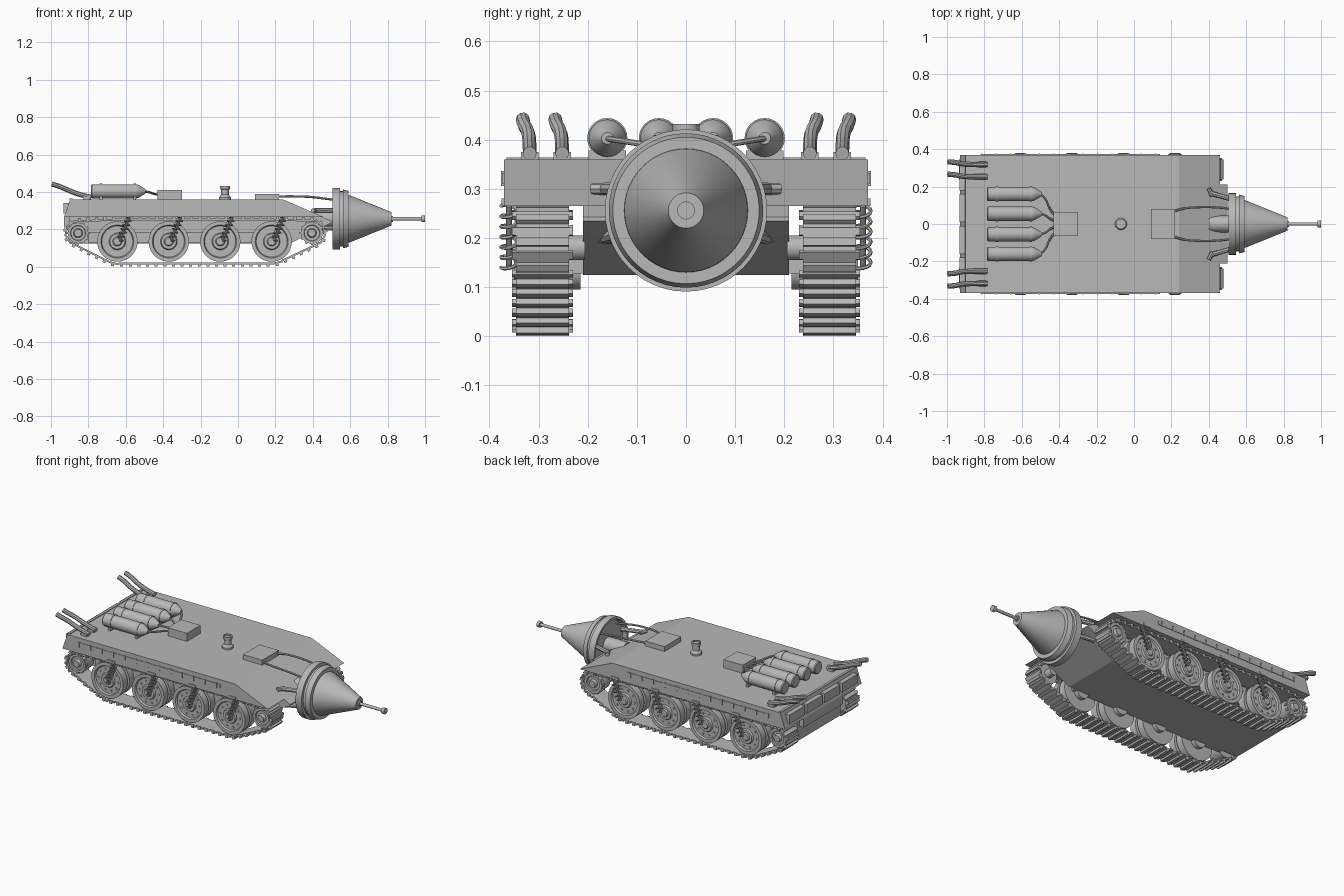
import bpy, bmesh, math
from mathutils import Vector, Matrix, geometry

if "Cube" in bpy.data.objects:
    bpy.data.objects.remove(bpy.data.objects["Cube"])

grey = bpy.data.materials.new("steel_grey")
grey.diffuse_color = (0.48, 0.48, 0.48, 1)
grey.use_nodes = True
grey.node_tree.nodes["Principled BSDF"].inputs["Base Color"].default_value = grey.diffuse_color


def finish(bm, name, smooth=False):
    bmesh.ops.recalc_face_normals(bm, faces=bm.faces)
    me = bpy.data.meshes.new(name)
    bm.to_mesh(me)
    bm.free()
    me.materials.append(grey)
    ob = bpy.data.objects.new(name, me)
    bpy.context.collection.objects.link(ob)
    if smooth:
        shade(ob)
    return ob


def shade(ob):
    bpy.ops.object.select_all(action='DESELECT')
    ob.select_set(True)
    bpy.context.view_layer.objects.active = ob
    bpy.ops.object.shade_smooth_by_angle(angle=math.radians(35))


def add_box(bm, lo, hi):
    lo, hi = Vector(lo), Vector(hi)
    bmesh.ops.create_cube(bm, size=1, matrix=Matrix.Translation((lo + hi) / 2)
                          @ Matrix.Diagonal((*(hi - lo), 1)))


def box(name, lo, hi):
    bm = bmesh.new()
    add_box(bm, lo, hi)
    return finish(bm, name)


def prism(name, profile, half):
    """Side profile (x, z) extruded across the width."""
    bm = bmesh.new()
    f = bm.faces.new([bm.verts.new((x, -half, z)) for x, z in profile])
    g = bmesh.ops.extrude_face_region(bm, geom=[f])["geom"]
    bmesh.ops.translate(bm, vec=(0, 2 * half, 0),
                        verts=[v for v in g if isinstance(v, bmesh.types.BMVert)])
    return finish(bm, name)


def lathe(name, profile, origin, axis, n=32):
    """Closed solid of revolution; profile holds (distance along axis, radius)."""
    bm = bmesh.new()
    m = Matrix.Translation(origin) @ Vector(axis).to_track_quat('Z', 'Y').to_matrix().to_4x4()
    rings = [[bm.verts.new(m @ Vector((r * math.cos(2 * math.pi * i / n),
                                       r * math.sin(2 * math.pi * i / n), h)))
              for i in range(n)] for h, r in profile]
    for a, b in zip(rings, rings[1:]):
        for i in range(n):
            j = (i + 1) % n
            bm.faces.new((a[i], a[j], b[j], b[i]))
    bm.faces.new(rings[0])
    bm.faces.new(rings[-1])
    return finish(bm, name, True)


def tube(name, pts, r, res=3, kind='POLY'):
    cu = bpy.data.curves.new(name, 'CURVE')
    cu.dimensions = '3D'
    cu.bevel_depth, cu.bevel_resolution, cu.use_fill_caps = r, res, True
    sp = cu.splines.new(kind)
    sp.points.add(len(pts) - 1)
    for p, co in zip(sp.points, pts):
        p.co = (*co, 1)
    if kind == 'NURBS':
        sp.use_endpoint_u, sp.order_u, sp.resolution_u = True, 3, 6
    cu.materials.append(grey)
    ob = bpy.data.objects.new(name, cu)
    bpy.context.collection.objects.link(ob)
    bpy.ops.object.select_all(action='DESELECT')
    ob.select_set(True)
    bpy.context.view_layer.objects.active = ob
    bpy.ops.object.convert(target='MESH')
    shade(bpy.context.view_layer.objects.active)


# Hull
prism("upper_hull", [(-0.93, 0.265), (0.46, 0.265), (0.24, 0.36), (-0.897, 0.36)], 0.37)
prism("lower_hull", [(-0.90, 0.125), (0.28, 0.125), (0.50, 0.235), (0.50, 0.243),
                     (0.45, 0.267), (-0.90, 0.267)], 0.21)
box("axle_beam", (-0.80, -0.238, 0.128), (0.24, 0.238, 0.185))

# Rear panels
for i in range(4):
    y = -0.33 + i * 0.17
    box("rear_panel", (-0.932, y, 0.285), (-0.90, y + 0.15, 0.34))
box("rear_hatch", (-0.93, -0.19, 0.21), (-0.895, 0.19, 0.265))
box("rear_deck_strip", (-0.90, -0.365, 0.355), (-0.885, 0.365, 0.364))

# Drill head
DZ = 0.256
lathe("drill_collar", [(0.53, 0.06), (0.53, 0.145), (0.505, 0.15), (0.505, 0.165),
                       (0.545, 0.165), (0.545, 0.148), (0.565, 0.148), (0.562, 0.157),
                       (0.592, 0.149), (0.592, 0.125)], (0, 0, DZ), (1, 0, 0), 48)
lathe("drill_cone", [(0.58, 0.127), (0.60, 0.125), (0.815, 0.038), (0.822, 0.036),
                     (0.822, 0.016), (0.83, 0.016), (0.83, 0.009), (0.982, 0.009),
                     (0.982, 0.018), (1.0, 0.018)], (0, 0, DZ), (1, 0, 0), 48)
lathe("drill_shaft", [(0.40, 0.045), (0.54, 0.045)], (0, 0, DZ), (1, 0, 0), 24)

# Top boxes and vent
box("front_box", (0.09, -0.08, 0.355), (0.22, 0.08, 0.39))
box("rear_box", (-0.43, -0.065, 0.355), (-0.30, 0.065, 0.41))
lathe("vent", [(0.355, 0.032), (0.37, 0.032), (0.385, 0.021), (0.412, 0.021),
               (0.416, 0.027), (0.432, 0.027), (0.432, 0.02), (0.425, 0.02)],
      (-0.07, 0, 0), (0, 0, 1), 20)

# Gas bottles with straps, saddles and hoses
for y in (-0.16, -0.055, 0.055, 0.16):
    lathe("bottle", [(-0.785, 0.034), (-0.78, 0.038), (-0.545, 0.038), (-0.53, 0.034),
                     (-0.505, 0.018), (-0.495, 0.012)], (0, y, 0.403), (1, 0, 0), 24)
    for x in (-0.74, -0.56):
        lathe("bottle_strap", [(x, 0.041), (x + 0.015, 0.041)], (0, y, 0.403), (1, 0, 0), 24)
        box("bottle_saddle", (x, y - 0.038, 0.358), (x + 0.015, y + 0.038, 0.378))
    tube("bottle_hose", [(-0.50, y, 0.402), (-0.475, y * 0.9, 0.40),
                         (-0.445, y * 0.4, 0.387), (-0.42, y * 0.3, 0.385)], 0.006, 2, 'NURBS')

# Track centre line around the wheel outlines
WHEELS = (-0.645, -0.37, -0.095, 0.18)
ring = []
for cx, cz, r in ((-0.855, 0.18, 0.063), (-0.645, 0.135, 0.117),
                  (0.18, 0.135, 0.117), (0.395, 0.18, 0.066)):
    ring += [Vector((cx + r * math.cos(a * math.pi / 32), cz + r * math.sin(a * math.pi / 32)))
             for a in range(64)]
loop = [ring[i] for i in geometry.convex_hull_2d(ring)]
segs = list(zip(loop, loop[1:] + loop[:1]))
length = sum((b - a).length for a, b in segs)


def point_on_track(d):
    for a, b in segs:
        s = (b - a).length
        if d <= s and s > 0:
            return a.lerp(b, d / s), (b - a).normalized()
        d -= s
    return segs[-1][1], (segs[-1][1] - segs[-1][0]).normalized()


LINKS = 64
for s in (-1, 1):
    # Track links: shoe, grouser and connecting pin
    bm = bmesh.new()
    for i in range(LINKS):
        p, t = point_on_track(length * (i + 0.5) / LINKS)
        n = Vector((t.y, -t.x))
        if n.dot(p - Vector((-0.23, 0.16))) < 0:
            n = -n
        for along, out, size in ((0, 0, (0.035, 0.108, 0.010)),
                                 (0, 0.010, (0.016, 0.108, 0.014)),
                                 (length / LINKS / 2, 0, (0.016, 0.124, 0.010))):
            c = p + t * along + n * out
            m = Matrix(((t.x, 0, n.x, c.x), (0, 1, 0, s * 0.292),
                        (t.y, 0, n.y, c.y), (0, 0, 0, 1)))
            bmesh.ops.create_cube(bm, size=1, matrix=m @ Matrix.Diagonal((*size, 1)))
    finish(bm, "track")

    # Road wheels with bolt circles and coil springs
    for x in WHEELS:
        lathe("road_wheel", [(0.215, 0.04), (0.24, 0.04), (0.24, 0.108), (0.283, 0.108),
                             (0.283, 0.085), (0.30, 0.085), (0.30, 0.108), (0.343, 0.108),
                             (0.343, 0.088), (0.333, 0.083), (0.333, 0.045), (0.343, 0.04),
                             (0.343, 0.025), (0.35, 0.02)], (x, 0, 0.135), (0, s, 0), 36)
        for k in range(10):
            a = k * math.pi / 5
            lathe("wheel_bolt", [(0.33, 0.006), (0.338, 0.006)],
                  (x + 0.066 * math.cos(a), 0, 0.135 + 0.066 * math.sin(a)), (0, s, 0), 6)
        top, low = Vector((x + 0.065, s * 0.36, 0.265)), Vector((x + 0.012, s * 0.36, 0.14))
        q = (low - top).to_track_quat('Z', 'Y')
        coil = [top.lerp(low, i / 72) + q @ Vector((0.016 * math.cos(i * math.pi / 6),
                                                    0.016 * math.sin(i * math.pi / 6), 0))
                for i in range(73)]
        tube("coil_spring", coil, 0.004, 1)
        tube("spring_rod", [top, low], 0.006, 2)

    # Drive sprocket and front idler with teeth
    for name, x, r in (("sprocket", -0.855, 0.055), ("idler", 0.395, 0.058)):
        lathe(name, [(0.205, 0.025), (0.25, 0.025), (0.25, r), (0.335, r), (0.335, r * 0.75),
                     (0.328, r * 0.7), (0.328, 0.025), (0.345, 0.02)],
              (x, 0, 0.18), (0, s, 0), 28)
        bm = bmesh.new()
        for k in range(12):
            m = (Matrix.Translation((x, s * 0.325, 0.18)) @ Matrix.Rotation(k * math.pi / 6, 4, 'Y')
                 @ Matrix.Translation((r, 0, 0)) @ Matrix.Diagonal((0.014, 0.018, 0.012, 1)))
            bmesh.ops.create_cube(bm, size=1, matrix=m)
        finish(bm, name + "_teeth")

    # Skirt rail with ribs and brackets
    box("skirt_rail", (-0.82, min(s * 0.36, s * 0.373), 0.31), (0.14, max(s * 0.36, s * 0.373), 0.332))
    bm = bmesh.new()
    for i in range(13):
        x = -0.815 + i * 0.0775
        add_box(bm, (x - 0.003, s * 0.37 - 0.006, 0.306), (x + 0.003, s * 0.37 + 0.006, 0.336))
    for x in (-0.6, -0.325, -0.05, 0.22):
        add_box(bm, (x - 0.025, s * 0.37 - 0.005, 0.265), (x + 0.025, s * 0.37 + 0.005, 0.28))
    finish(bm, "skirt_ribs")

    # Exhaust pipes
    for y in (0.252, 0.318):
        tube("exhaust_pipe", [(-0.785, s * y, 0.372), (-0.85, s * y, 0.385),
                              (-0.92, s * (y + 0.002), 0.415), (-0.96, s * (y + 0.013), 0.432),
                              (-0.995, s * (y + 0.014), 0.442)], 0.014, 3, 'NURBS')
        box("exhaust_base", (-0.83, s * y - 0.018, 0.355), (-0.79, s * y + 0.018, 0.375))

    # Drill support arms and feed hoses
    for z, dz in ((0.30, 0.0), (0.20, 0.01)):
        tube("drill_arm", [(0.41, s * 0.165, z), (0.53, s * 0.13, z + dz)], 0.013, 2)
        tube("arm_strut", [(0.40, s * 0.19, z), (0.42, s * 0.15, z)], 0.012, 2)
    tube("drill_hose", [(0.21, s * 0.065, 0.375), (0.25, s * 0.085, 0.377),
                        (0.38, s * 0.092, 0.375), (0.46, s * 0.088, 0.365),
                        (0.535, s * 0.08, 0.355)], 0.006, 2, 'NURBS')
